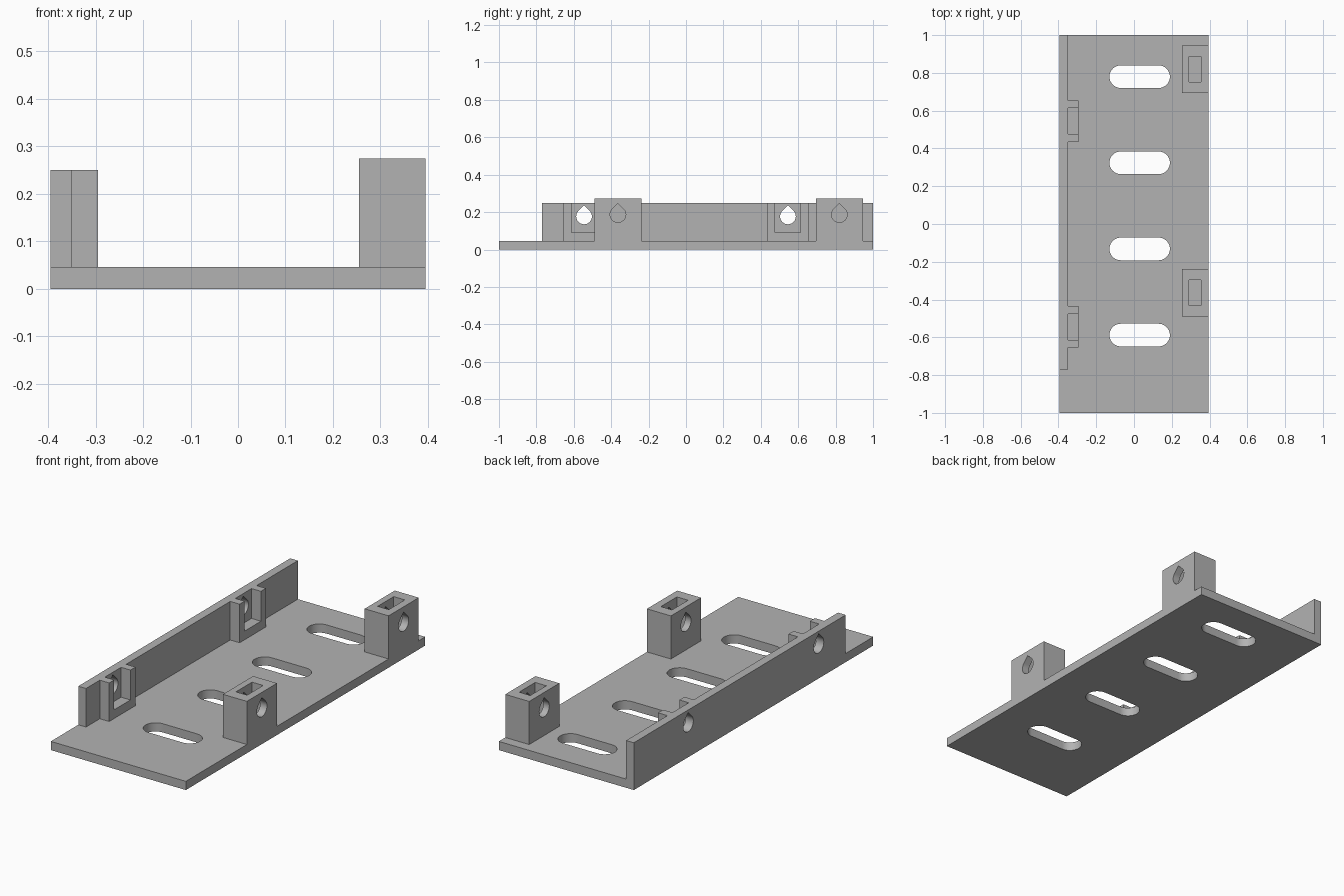
import bpy, bmesh, math
from mathutils import Vector

cube = bpy.data.objects.get("Cube")
if cube:
    bpy.data.objects.remove(cube, do_unlink=True)

grey = bpy.data.materials.new("light_grey_plastic")
grey.use_nodes = True
COLOUR = (0.45, 0.45, 0.45, 1)
grey.diffuse_color = COLOUR
grey.node_tree.nodes["Principled BSDF"].inputs["Base Color"].default_value = COLOUR


def prism(name, points, start, end, axis="z"):
    """Extrude a profile: (x, y) along z, or (y, z) along x."""
    bm = bmesh.new()
    place = (lambda a, b: (a, b, start)) if axis == "z" else (lambda a, b: (start, a, b))
    face = bm.faces.new([bm.verts.new(place(a, b)) for a, b in points])
    shift = Vector((0, 0, end - start) if axis == "z" else (end - start, 0, 0))
    moved = bmesh.ops.extrude_face_region(bm, geom=[face], use_keep_orig=True)["geom"]
    bmesh.ops.translate(bm, vec=shift, verts=[g for g in moved if isinstance(g, bmesh.types.BMVert)])
    bmesh.ops.recalc_face_normals(bm, faces=bm.faces)
    mesh = bpy.data.meshes.new(name)
    bm.to_mesh(mesh)
    bm.free()
    mesh.materials.append(grey)
    obj = bpy.data.objects.new(name, mesh)
    bpy.context.collection.objects.link(obj)
    return obj


def rect(a0, a1, b0, b1):
    return [(a0, b0), (a1, b0), (a1, b1), (a0, b1)]


def arc(cx, cy, r, start, end, steps):
    angles = [math.radians(start + (end - start) * i / steps) for i in range(steps + 1)]
    return [(cx + r * math.cos(t), cy + r * math.sin(t)) for t in angles]


def teardrop(y, z, r=0.042):
    return arc(y, z, r, 135, 405, 30) + [(y, z + r * math.sqrt(2))]


def cut(target, cutters):
    for cutter in cutters:
        cutter.hide_render = True
        mod = target.modifiers.new("cut", "BOOLEAN")
        mod.operation = "DIFFERENCE"
        mod.solver = "EXACT"
        mod.object = cutter
    bpy.context.view_layer.update()
    graph = bpy.context.evaluated_depsgraph_get()
    result = bpy.data.meshes.new_from_object(target.evaluated_get(graph))
    target.modifiers.clear()
    target.data = result
    for cutter in cutters:
        bpy.data.objects.remove(cutter, do_unlink=True)


def smooth(obj):
    bpy.ops.object.select_all(action="DESELECT")
    obj.select_set(True)
    bpy.context.view_layer.objects.active = obj
    bpy.ops.object.shade_smooth_by_angle(angle=math.radians(30))


SIDE, FLOOR, WALL_TOP, BLOCK_TOP = 0.395, 0.046, 0.25, 0.274
WALL_IN = -0.35

# Base plate with four rounded slots
plate = prism("base_plate", rect(-SIDE, SIDE, -1, 1), 0, FLOOR)
slots = []
for i in range(4):
    y = 0.78 - 0.456 * i
    outline = arc(0.13, y, 0.06, -90, 90, 20) + arc(-0.07, y, 0.06, 90, 270, 20)
    slots.append(prism("slot_cutter", outline, -0.1, 0.1))
cut(plate, slots)
smooth(plate)

# Side wall with teardrop bolt holes
clip_centres = {"front": -0.545, "back": 0.545}
wall = prism("side_wall", rect(-0.77, 1, FLOOR, WALL_TOP), -SIDE, WALL_IN, "x")
cut(wall, [prism("hole_cutter", teardrop(y, 0.177), -0.5, -0.3, "x") for y in clip_centres.values()])
smooth(wall)

# U-shaped nut holders on the inside of the wall
for end, y in clip_centres.items():
    outer, inner, shelf = 0.11, 0.068, 0.092
    profile = [(y - outer, FLOOR), (y + outer, FLOOR), (y + outer, WALL_TOP), (y + inner, WALL_TOP),
               (y + inner, shelf), (y - inner, shelf), (y - inner, WALL_TOP), (y - outer, WALL_TOP)]
    prism(end + "_nut_holder", profile, WALL_IN, -0.295, "x")

# Clamp blocks with a nut pocket from above and a teardrop hole across
for end, y in {"front": -0.364, "back": 0.82}.items():
    block = prism(end + "_clamp_block", rect(0.255, SIDE, y - 0.126, y + 0.126), FLOOR, BLOCK_TOP)
    pocket = prism("pocket_cutter", rect(0.29, 0.355, y - 0.067, y + 0.067), 0.102, 0.4)
    hole = prism("hole_cutter", teardrop(y, 0.187), 0.2, 0.5, "x")
    cut(block, [pocket, hole])
    smooth(block)
